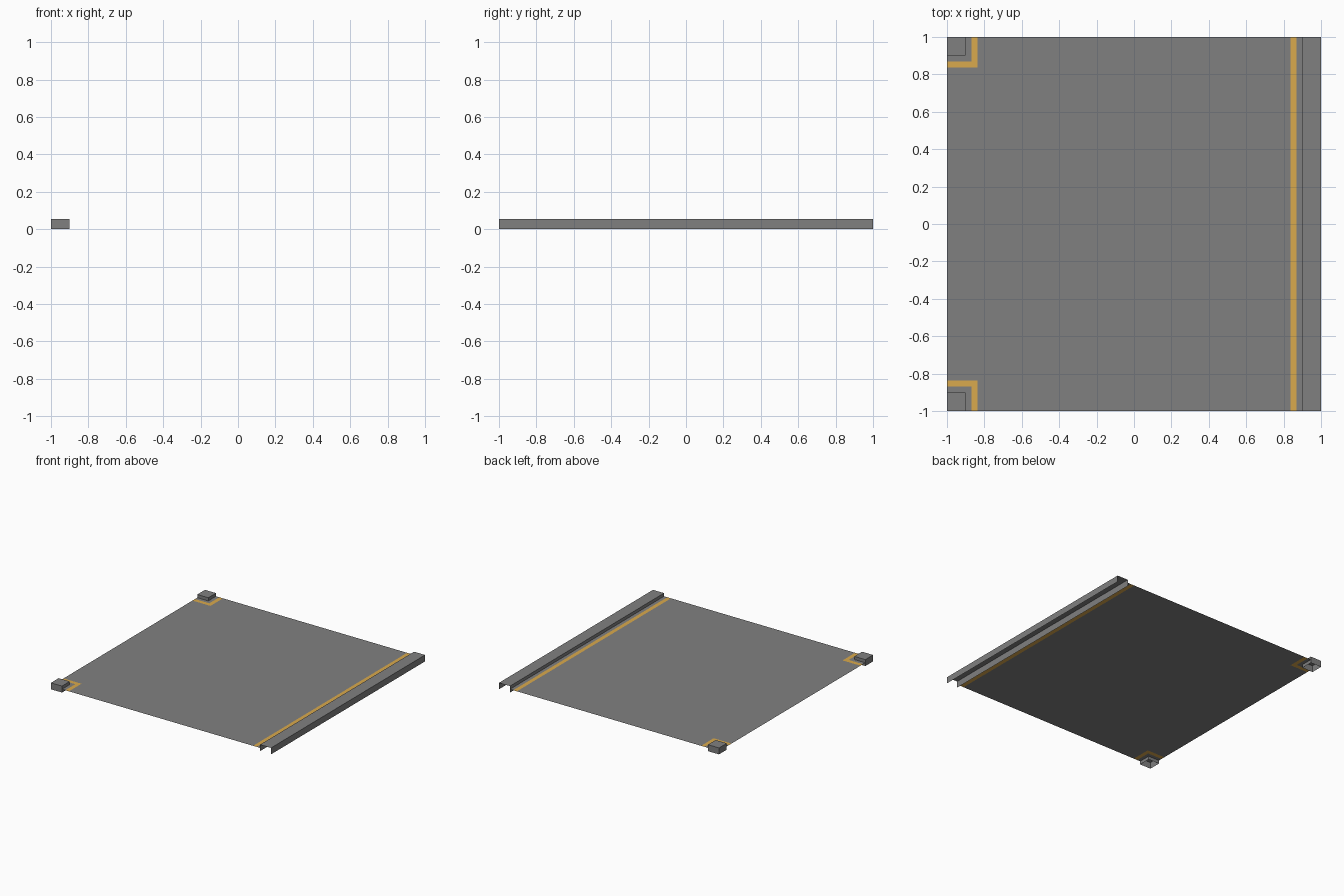
import bpy
import bmesh

if "Cube" in bpy.data.objects:
    bpy.data.objects.remove(bpy.data.objects["Cube"])

KERB = 0.9              # inner edge of the kerbs
P0, P1 = 0.837, 0.87    # painted line, inner and outer edge
H = 0.053               # kerb height
ROAD_Z = 0.027          # road level, halfway up the kerbs


def material(name, rgb):
    m = bpy.data.materials.new(name)
    m.diffuse_color = (*rgb, 1)
    m.use_nodes = True
    m.node_tree.nodes["Principled BSDF"].inputs["Base Color"].default_value = m.diffuse_color
    return m


grey = material("asphalt grey", (0.216, 0.216, 0.216))
yellow = material("line yellow", (0.70, 0.40, 0.075))


def finish(name, bm, mats):
    bmesh.ops.remove_doubles(bm, verts=bm.verts, dist=1e-5)
    me = bpy.data.meshes.new(name)
    bm.to_mesh(me)
    bm.free()
    for m in mats:
        me.materials.append(m)
    ob = bpy.data.objects.new(name, me)
    bpy.context.collection.objects.link(ob)
    return ob


def paint(x, y):
    """True where the road surface carries a painted line."""
    if x > 0:
        return P0 < x < P1
    cx, cy = -x, abs(y)
    return (P0 < cx < P1 and cy > P0) or (P0 < cy < P1 and cx > P0)


# Road surface: one flat sheet cut along the painted lines, open under the kerbs
xs = [-1, -KERB, -P1, -P0, P0, P1, KERB]
ys = [-1, -KERB, -P1, -P0, P0, P1, KERB, 1]
bm = bmesh.new()
for x0, x1 in zip(xs, xs[1:]):
    for y0, y1 in zip(ys, ys[1:]):
        cx, cy = (x0 + x1) / 2, (y0 + y1) / 2
        if cx < -KERB and abs(cy) > KERB:
            continue
        f = bm.faces.new([bm.verts.new((x, y, ROAD_Z)) for x, y in
                          ((x0, y0), (x1, y0), (x1, y1), (x0, y1))])
        f.material_index = int(paint(cx, cy))
finish("road_surface", bm, [grey, yellow])


def kerb(name, x0, x1, y0, y1, open_ends):
    """Hollow kerb block without a bottom, optionally open at its y ends."""
    bm = bmesh.new()
    bmesh.ops.create_cube(bm, size=1)
    for v in bm.verts:
        v.co = (x1 if v.co.x > 0 else x0, y1 if v.co.y > 0 else y0,
                H if v.co.z > 0 else 0)
    bm.normal_update()
    gone = [f for f in bm.faces if f.normal.z < -0.5
            or (open_ends and abs(f.normal.y) > 0.5)]
    bmesh.ops.delete(bm, geom=gone, context='FACES')
    finish(name, bm, [grey])


# Long kerb on the right, small corner kerbs on the left
kerb("side_kerb", KERB, 1, -1, 1, True)
kerb("front_corner_kerb", -1, -KERB, -1, -KERB, False)
kerb("back_corner_kerb", -1, -KERB, KERB, 1, False)
